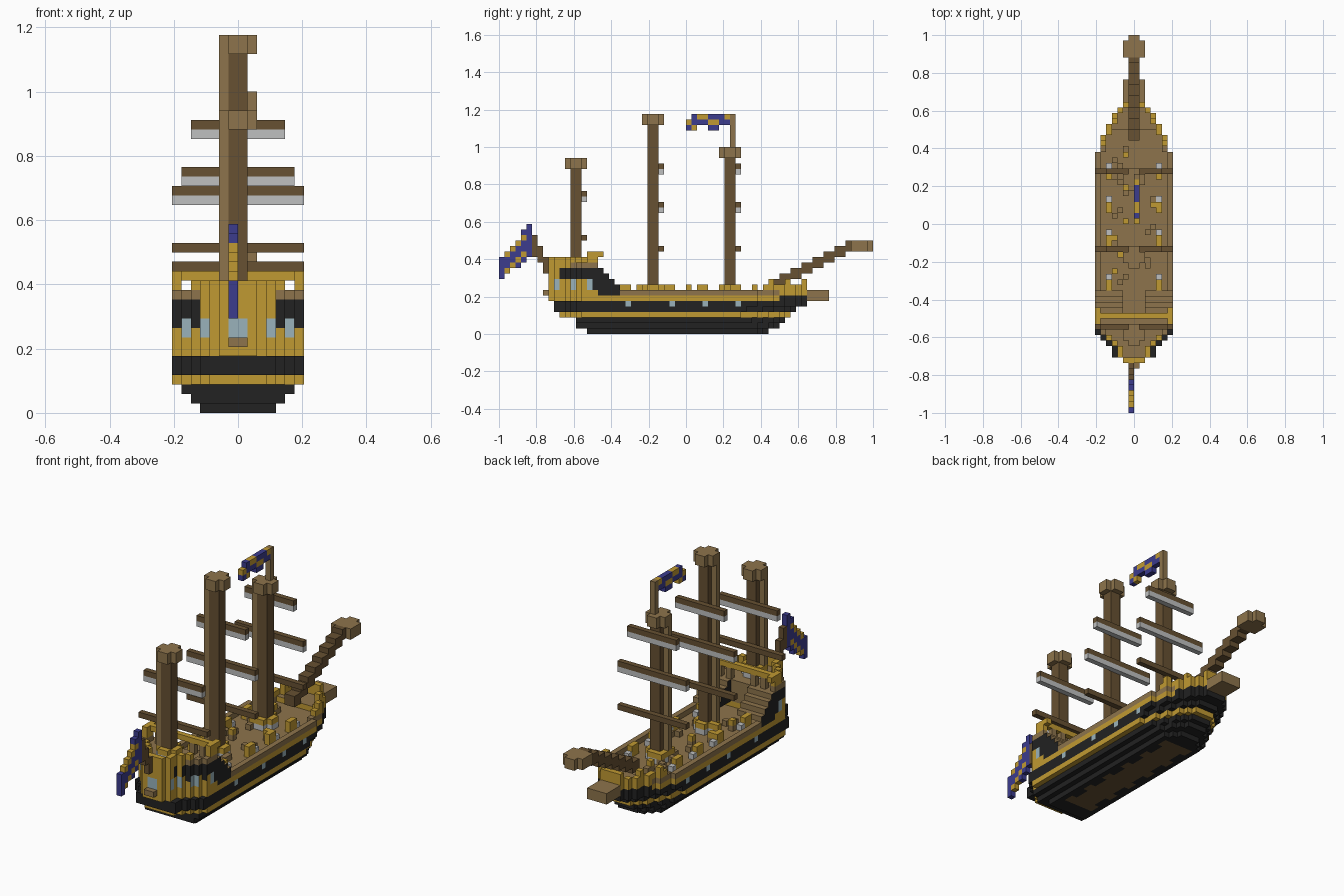
import bpy, bmesh, random

cube = bpy.data.objects.get("Cube")
if cube:
    bpy.data.objects.remove(cube)

U = 1 / 34  # one block
random.seed(4)

COLOURS = {
    "tan_wood": (.27, .175, .072), "dark_wood": (.135, .082, .032),
    "yellow": (.53, .32, .032), "black": (.016, .016, .016),
    "blue": (.045, .045, .27), "sail_white": (.52, .53, .53),
    "glass": (.32, .45, .5),
}
MATS = {}
for name, rgb in COLOURS.items():
    m = bpy.data.materials.new(name)
    m.use_nodes = True
    m.diffuse_color = (*rgb, 1)
    bsdf = m.node_tree.nodes["Principled BSDF"]
    bsdf.inputs["Base Color"].default_value = (*rgb, 1)
    bsdf.inputs["Roughness"].default_value = .9
    MATS[name] = m


def box(cells, colour, x, y, z):
    """Fill a block range (start, stop) per axis."""
    for i in range(*x):
        for j in range(*y):
            for k in range(*z):
                cells[i, j, k] = colour


def build(name, cells, rule=None):
    """Skin the blocks with outer faces; rule may recolour single faces."""
    bm, verts = bmesh.new(), {}
    used = list(COLOURS)
    for cell, colour in cells.items():
        for axis in range(3):
            for side in (0, 1):
                n = [0, 0, 0]
                n[axis] = side * 2 - 1
                if tuple(c + d for c, d in zip(cell, n)) in cells:
                    continue
                ring = []
                for a, b in ((0, 0), (1, 0), (1, 1), (0, 1)):
                    p = list(cell)
                    p[axis] += side
                    p[(axis + 1) % 3] += a
                    p[(axis + 2) % 3] += b
                    key = tuple(p)
                    if key not in verts:
                        verts[key] = bm.verts.new([c * U for c in p])
                    ring.append(verts[key])
                face = bm.faces.new(ring if side else ring[::-1])
                face.material_index = used.index((rule and rule(*cell, n)) or colour)
    mesh = bpy.data.meshes.new(name)
    bm.to_mesh(mesh)
    bm.free()
    for c in used:
        mesh.materials.append(MATS[c])
    bpy.context.collection.objects.link(bpy.data.objects.new(name, mesh))


STERN = [2, 3, 3, 4, 5, 6]
BOW = [2, 3, 4, 4, 5, 5, 6, 6, 6]


def stern_width(y, extra=0):
    return min(7, STERN[y + 25] + extra) if y + 25 < len(STERN) else 7


# Hull layers: stern end, bow end, half width, colour
LAYERS = [(-18, 15, 4, "black"), (-20, 17, 5, "black"), (-20, 18, 6, "black"),
          (-23, 19, 7, "yellow"), (-24, 20, 7, "black"), (-24, 22, 7, "black"),
          (-25, 22, 7, "yellow"), (-25, 22, 7, "tan_wood")]
hull = {}
for z, (y0, y1, wide, colour) in enumerate(LAYERS):
    for y in range(y0, y1):
        w = min(wide, stern_width(y, z in (4, 5)))
        if y1 - 1 - y < len(BOW):
            w = min(w, BOW[y1 - 1 - y])
        c = colour
        if z == 6 and y >= 17:
            c = "black"
        if z == 7 and (y >= 17 or y < -13):
            c = "yellow"
        for x in range(-w, w):
            edge = x in (-w, w - 1) or y == y1 - 1
            if z == 7 and -16 <= y < 17 and not edge:
                continue  # sunken deck inside the bulwark
            hull[x, y, z] = c
            if z == 7 and y >= 14 and edge:
                hull[x, y, 8] = "yellow"  # bow rail
                if y % 3 == 0:
                    hull[x, y, 9] = "yellow"


def hull_rule(x, y, z, n):
    if n[2] < 0 and z == 0 and abs(x + .5) < 2 + (y % 5 < 2) and -16 < y < 12:
        return "dark_wood"
    if n[2] > 0 and (z == 6 or z == 7):
        return "tan_wood"
    if n[0] and z == 5 and y in (-11, -3, 3, 9):
        return "glass"
    if n[0] and z == 7 and -16 <= y < -12:
        return "black"


build("hull", hull, hull_rule)

# Stern castle with side stairs down to the deck
castle = {}
for z in range(8, 12):
    for y in range(-25, -12):
        w = stern_width(y)
        for x in range(-w, w):
            outer = abs(x + .5) > 2
            if y < -16 or (outer and y < -4 - z):
                castle[x, y, z] = "yellow"
for y in range(-25, -16):
    w = stern_width(y)
    inner = stern_width(y - 1) if y > -25 else 0
    for x in range(-w, w):
        if x in (-w, w - 1) or abs(x + .5) > inner:
            mid = abs(x + .5) < 4
            castle[x, y, 12] = "yellow" if mid else "tan_wood"
            if mid or y % 3 == 0:
                castle[x, y, 13] = "yellow"


def castle_rule(x, y, z, n):
    off = abs(x + .5)
    if z < 12 and (n[2] > 0 or n[1] > 0):
        return "tan_wood"
    if z > 11 or n[2]:
        return None
    if n[1] < 0:
        if z < 10 and off in (.5, 3.5, 5.5):
            return "glass"
        return "black" if z >= 9 and off > 4 else "yellow"
    if z < 10 and y in (-24, -21, -18):
        return "glass"
    return "black" if y >= -17 or (z >= 10 and y >= -23) else "yellow"


build("stern_castle", castle, castle_rule)

# Quarterdeck rail
rail = {}
box(rail, "yellow", (-7, 7), (-17, -16), (14, 15))
for x in (-7, -5, -3, 2, 4, 6):
    box(rail, "tan_wood" if abs(x + .5) < 5 else "yellow", (x, x + 1), (-17, -16), (12, 14))
for x in (-7, 6):
    box(rail, "yellow", (x, x + 1), (-18, -15), (14, 15))
build("quarterdeck_rail", rail)

# Stern ledge and figurehead
ledge = {}
box(ledge, "tan_wood", (-1, 1), (-26, -25), (7, 8))
build("stern_ledge", ledge)
head = {}
box(head, "tan_wood", (-2, 2), (22, 26), (6, 8))
build("figurehead", head)

# Bowsprit with cross-shaped end
sprit = {}
for y in range(15, 31):
    z = 8 + (y - 15) // 2
    box(sprit, "dark_wood", (-1, 1), (y, y + 1), (z, z + 2))
box(sprit, "tan_wood", (-2, 2), (30, 33), (15, 17))
box(sprit, "tan_wood", (-1, 1), (33, 34), (15, 17))
build("bowsprit", sprit)


# Masts with a lookout top, a ladder strip and a foot collar; yards ahead of them
def mast(name, y, foot, top, yards):
    m = {}
    box(m, "dark_wood", (-1, 1), (y, y + 2), (foot, top - 2))
    box(m, "tan_wood", (-2, -1), (y, y + 1), (foot, top - 2))
    box(m, "tan_wood", (-2, 2), (y, y + 2), (top - 2, top))
    box(m, "tan_wood", (-1, 1), (y - 1, y + 3), (top - 2, top))
    for x in range(-2, 2):
        for j in range(y - 1, y + 3):
            if (x in (-2, 1)) != (j in (y - 1, y + 2)):
                m[x, j, foot] = "sail_white"
                m[x, j, foot + 1] = "yellow"
    build(name, m)
    yard = {}
    for z, half, sail in yards:
        box(yard, "dark_wood", (-half, half), (y + 2, y + 3), (z, z + 1))
        if sail:
            box(yard, "sail_white", (-half, half), (y + 2, y + 3), (z - 1, z))
    build(name + "_yards", yard)


TALL = [(30, 5, True), (23, 7, True), (15, 7, False)]
mast("mizzen_mast", -21, 12, 32, [(25, 6, True), (17, 7, False)])
mast("main_mast", -7, 7, 40, TALL)
mast("fore_mast", 7, 7, 34, TALL)

# Flag on the fore mast
flag = {}
box(flag, "tan_wood", (0, 1), (8, 9), (34, 40))
for y in range(8):
    z = 37 + (y % 4 > 1)
    for k in range(z, z + 2 + (y in (1, 4, 5))):
        flag[0, y, k] = "yellow" if (y + 2 * k) % 5 < 2 else "blue"
build("fore_flag", flag)

# Slanted stern staff and flag
ensign = {}
for i in range(4):
    box(ensign, "dark_wood", (-1, 0), (-26 - i, -25 - i), (11 + 2 * i - i // 2, 14 + 2 * i))
for i in range(6):
    for z in range(14 - i + i // 3, 19 - i + (i < 2)):
        border = i in (0, 5) or (i + z) % 3
        ensign[-1, -29 - i, z] = "blue" if border else "yellow"
build("stern_flag", ensign)

# Cannons on both sides of the deck
guns = {}
for y in (-11, -3, 3, 9):
    for x in (-5, 4):
        box(guns, "yellow", (x, x + 1), (y - 1, y + 1), (7, 9))
        box(guns, "sail_white", (x, x + 1), (y + 1, y + 2), (7, 8))
build("deck_cannons", guns)

# Loose cargo, planks and rail caps
cargo = {}
for y in range(-11, 14):
    x = random.choice((-4, -3, -2, 2, 3))
    box(cargo, "tan_wood", (x, x + 1), (y, y + 1), (7, 8))
    if y % 3 == 0:
        box(cargo, "yellow", (x, x + 1), (y, y + 1), (8, 9))
build("deck_cargo", cargo)
